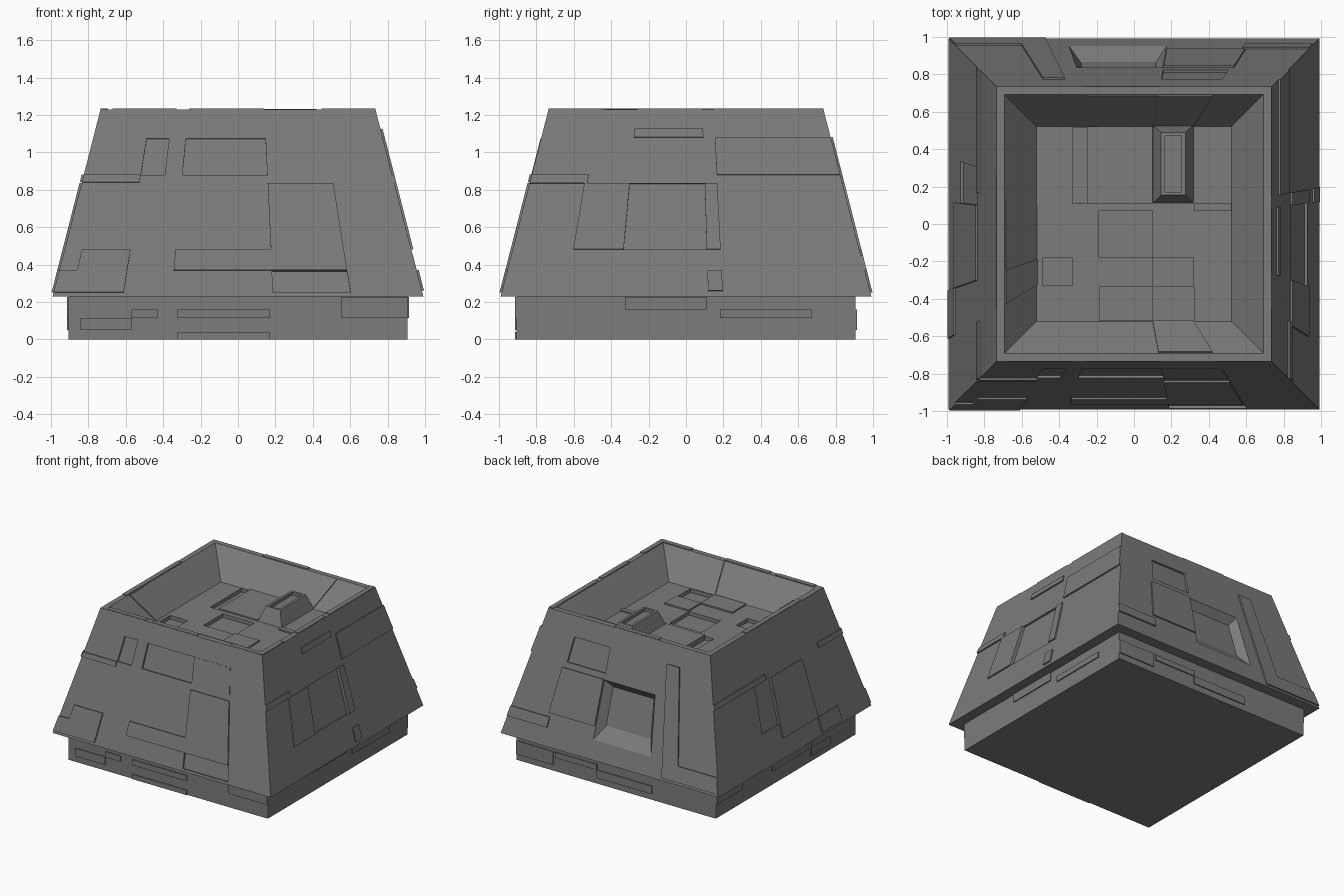
import bpy, bmesh, math
from mathutils import Matrix, Vector

if "Cube" in bpy.data.objects:
    bpy.data.objects.remove(bpy.data.objects["Cube"])

Z0, Z1, ZF = 0.23, 1.23, 1.02          # skirt bottom, rim, sunken deck
metal = bpy.data.materials.new("dark_metal")
metal.diffuse_color = (0.2, 0.2, 0.2, 1)
metal.use_nodes = True
metal.node_tree.nodes["Principled BSDF"].inputs["Base Color"].default_value = metal.diffuse_color


def finish(bm, name):
    bmesh.ops.recalc_face_normals(bm, faces=bm.faces)
    me = bpy.data.meshes.new(name)
    bm.to_mesh(me)
    bm.free()
    me.materials.append(metal)
    ob = bpy.data.objects.new(name, me)
    bpy.context.collection.objects.link(ob)
    return ob


def loft(bm, rects):
    """Closed solid through stacked rectangles (x0, x1, y0, y1, z)."""
    rings = [[bm.verts.new(p) for p in ((a, c, z), (b, c, z), (b, d, z), (a, d, z))]
             for a, b, c, d, z in rects]
    for r, s in zip(rings, rings[1:]):
        for i in range(4):
            j = (i + 1) % 4
            bm.faces.new((r[i], r[j], s[j], s[i]))
    bm.faces.new(rings[0][::-1])
    bm.faces.new(rings[-1])


def hull(z):
    return 0.991 - 0.256 * (z - Z0) / (Z1 - Z0)


def base(z):
    return 0.905


def well(z):
    return 0.52 + 0.172 * (z - ZF) / (Z1 - ZF)


def plate(bm, side, h, f0, f1, z0, z1, lo, hi, taper=(0, 0, 0)):
    """Plate on a sloped side; f is a fraction of half width, lo/hi are depths,
    taper narrows the inner end at the sides, bottom and top."""
    n = Vector((0, -1, h(0) - h(1))).normalized()
    n.z = abs(n.z)
    if h is well:
        n = Vector((0, 1, h(1) - h(0))).normalized()
    rot = Matrix.Rotation(side * math.pi / 2, 3, 'Z')
    rings = []
    for d, (t, b, u) in ((lo, taper), (hi, (0, 0, 0))):
        corners = ((f0 + t, z0 + b), (f1 - t, z0 + b), (f1 - t, z1 - u), (f0 + t, z1 - u))
        rings.append([bm.verts.new(rot @ (Vector((f * h(z), -h(z), z)) + n * d))
                      for f, z in corners])
    a, b = rings
    for i in range(4):
        j = (i + 1) % 4
        bm.faces.new((a[i], a[j], b[j], b[i]))
    bm.faces.new(a[::-1])
    bm.faces.new(b)


# main tapered body with hollow top
bm = bmesh.new()
loft(bm, [(-r, r, -r, r, z) for r, z in
          ((.905, 0), (.905, Z0), (.991, Z0), (.735, Z1), (.692, Z1), (.52, ZF))])
body = finish(bm, "body")

# raised plates: side 0 front, 1 right, 2 back, 3 left
raised = {
    "front": (0, [(-1, -.63, .84, .88), (.19, .61, .37, .835), (-.36, .19, .37, .48),
                  (-1, -.62, .25, .37), (-.9, -.62, .37, .48)]),
    "right": (1, [(-.36, .12, 1.08, 1.125), (.2, 1, .88, 1.08), (-1, -.63, .835, .88),
                  (-.65, -.36, .48, .835), (.12, .2, .48, .835), (.12, .2, .26, .37)]),
    "back": (2, [(-.64, -.19, .48, .835), (.48, .63, .25, 1.08), (-1, -.62, .37, .45),
                 (.63, 1, .25, .37)]),
    "left": (3, [(-1, -.2, .84, .88), (.63, 1, .84, .88), (-.12, .36, .37, .835),
                 (.36, .62, .25, .37)]),
}
for name, (side, items) in raised.items():
    bm = bmesh.new()
    for p in items:
        plate(bm, side, hull, *p, -.005, .011)
    finish(bm, name + "_raised_plates")

# thin cladding plate
bm = bmesh.new()
plate(bm, 0, hull, .19, .61, .88, 1.075, -.005, .003)
finish(bm, "front_thin_plate")

# low plates along the rim
bm = bmesh.new()
for side, f0, f1 in ((0, -.92, -.45), (0, -.36, .19), (0, .61, 1), (1, -1, -.62), (1, -.36, .12),
                     (1, .2, 1), (2, -.19, .36), (3, -.36, .62)):
    rot = Matrix.Rotation(side * math.pi / 2, 3, 'Z')
    start = len(bm.verts)
    loft(bm, [(f0 * .73, f1 * .73, -.734, -.695, z) for z in (Z1 - .004, Z1 + .006)])
    bm.verts.ensure_lookup_table()
    for v in bm.verts[start:]:
        v.co = rot @ v.co
finish(bm, "rim_plates")

# plinth plates
plinth = {
    0: [(-.93, -.63, .05, .115), (-.63, -.475, .115, .16), (-.36, .19, .115, .16),
        (-.36, .19, .001, .04), (.61, 1, .115, .228)],
    1: [(-.36, .12, .16, .228), (.2, .74, .115, .16)],
    2: [(-.61, -.19, .115, .16), (-.19, .36, .05, .115), (-1, -.63, .05, .16)],
    3: [(-.2, .36, .115, .16), (.36, .63, .05, .115), (-1, -.63, .115, .228)],
}
bm = bmesh.new()
for side, items in plinth.items():
    for p in items:
        plate(bm, side, base, *p, -.005, .009)
finish(bm, "plinth_plates")

# plates on the inner walls
bm = bmesh.new()
for side, f0, f1 in ((0, .19, .61), (2, -.61, -.19), (2, -.19, .36), (3, -.19, .36), (3, .36, .62)):
    plate(bm, side, well, f0, f1, ZF + .001, Z1 - .004, -.004, .004 if f1 > 0 and f1 < .4 else .008)
finish(bm, "inner_wall_plates")

# cutters for recessed panels, the deep window and deck slots
bm = bmesh.new()
for side, f0, f1, z0, z1 in ((0, -.63, -.475, .88, 1.075), (0, -.36, .19, .88, 1.075),
                             (0, .19, .61, .25, .368), (1, -.36, .12, .482, .835),
                             (2, -.61, -.19, .88, 1.075), (3, -.36, -.122, .48, .835)):
    plate(bm, side, hull, f0, f1, z0, z1, -.015, .03)
plate(bm, 2, hull, -.188, .37, .37, .835, -.06, .005, (.06, .12, .05))
for x0, x1, y0, y1 in ((-.33, -.25, .11, .515), (-.187, .1, -.18, .07),
                       (-.49, -.33, -.33, -.18), (.1, .32, -.515, -.335)):
    loft(bm, [(x0, x1, y0, y1, ZF - .03), (x0, x1, y0, y1, ZF + .03)])
cutter = finish(bm, "recess_cutter")
cutter.hide_render = True
cutter.display_type = 'WIRE'
m = body.modifiers.new("recesses", 'BOOLEAN')
m.object = cutter
m.operation = 'DIFFERENCE'
m.solver = 'EXACT'

# raised plates on the sunken deck
bm = bmesh.new()
for x0, x1, y0, y1 in ((-.25, .1, .11, .52), (.32, .52, .07, .11), (-.187, .1, -.515, -.335),
                       (.1, .32, -.335, -.18)):
    loft(bm, [(x0, x1, y0, y1, ZF - .004), (x0, x1, y0, y1, ZF + .012)])
finish(bm, "deck_plates")

# small tapered hatch tower with a hollow top
bm = bmesh.new()
loft(bm, [(.1, .32, .11, .53, ZF - .004), (.145, .275, .155, .49, 1.14),
          (.165, .255, .172, .47, 1.14), (.165, .255, .172, .47, 1.115)])
finish(bm, "hatch_tower")
